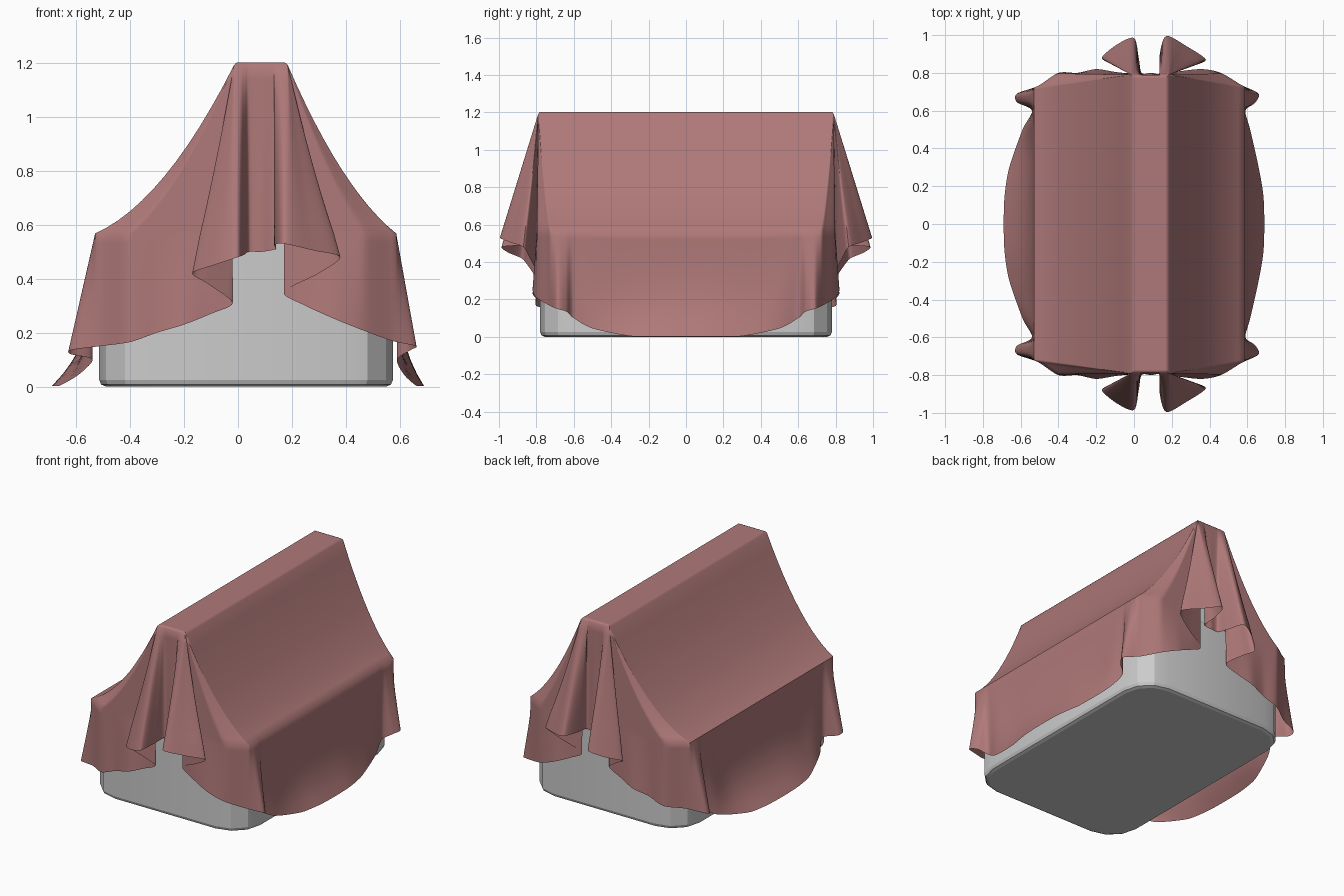
import bpy, bmesh, math
from mathutils import Vector

if "Cube" in bpy.data.objects:
    bpy.data.objects.remove(bpy.data.objects["Cube"])


def clamp(v, lo, hi):
    return max(lo, min(hi, v))


def smooth(v):
    v = clamp(v, 0, 1)
    return v * v * (3 - 2 * v)


def finish(name, bm, angle):
    me = bpy.data.meshes.new(name)
    bmesh.ops.recalc_face_normals(bm, faces=bm.faces)
    bm.to_mesh(me)
    bm.free()
    ob = bpy.data.objects.new(name, me)
    bpy.context.collection.objects.link(ob)
    bpy.ops.object.select_all(action='DESELECT')
    ob.select_set(True)
    bpy.context.view_layer.objects.active = ob
    bpy.ops.object.shade_smooth_by_angle(angle=math.radians(angle))
    return ob


def block(name, lo, hi, radius, edge):
    """Box with rounded upright corners and a small bevel above and below."""
    bm = bmesh.new()
    bmesh.ops.create_cube(bm, size=1)
    for v in bm.verts:
        v.co = Vector([lo[i] if v.co[i] < 0 else hi[i] for i in range(3)])
    up = [e for e in bm.edges if abs(e.verts[0].co.z - e.verts[1].co.z) > 0.01]
    bmesh.ops.bevel(bm, geom=up, offset=radius, segments=3, profile=0.5, affect='EDGES')
    rim = [e for e in bm.edges if abs(e.verts[0].co.z - e.verts[1].co.z) < 0.001]
    bmesh.ops.bevel(bm, geom=rim, offset=edge, segments=2, profile=0.5, affect='EDGES')
    return finish(name, bm, 20)


# Covered body: wide base and upright slab
block("base", (-0.515, -0.78, 0), (0.575, 0.78, 0.555), 0.19, 0.025)
block("upright_slab", (0.005, -0.77, 0.5), (0.165, 0.77, 1.19), 0.02, 0.01)

# Cloth hem, from the front centre round to the middle of each side
left = [(0.04, -.80, .50), (0.025, -.88, .49), (0.0, -.985, .48), (-.09, -.95, .45),
        (-.17, -.88, .42), (-.11, -.845, .38), (-.02, -.80, .31), (-.10, -.805, .27),
        (-.20, -.82, .23), (-.30, -.80, .20), (-.40, -.80, .165), (-.51, -.73, .15),
        (-.62, -.69, .135), (-.62, -.645, .12), (-.54, -.60, .10), (-.59, -.50, .045),
        (-.66, -.30, .004), (-.685, -.15, .002)]
right = [(0.14, -.80, .51), (0.135, -.89, .525), (0.17, -.995, .53), (0.28, -.94, .505),
         (0.38, -.87, .48), (0.30, -.835, .42), (0.17, -.80, .35), (0.25, -.81, .30),
         (0.36, -.82, .25), (0.46, -.80, .21), (0.57, -.735, .17), (0.66, -.69, .15),
         (0.64, -.64, .135), (0.59, -.60, .10), (0.615, -.50, .045), (0.66, -.30, .004),
         (0.685, -.15, .002)]
front = left[::-1] + [(0.09, -.80, .50)] + right
back = [(x, -y, z) for x, y, z in reversed(front)]
hem = [Vector(p) for p in front + [(.69, 0, .002)] + back + [(-.69, 0, .002)]]


def ring_spline(pts, steps):
    out, n = [], len(pts)
    for i in range(n):
        a, b, c, d = (pts[(i + k - 1) % n] for k in range(4))
        m0, m1 = (c - a) * 0.42, (d - b) * 0.42
        for s in range(steps):
            t = s / steps
            p = (b * (2 * t**3 - 3 * t**2 + 1) + m0 * (t**3 - 2 * t**2 + t)
                 + c * (3 * t**2 - 2 * t**3) + m1 * (t**3 - t**2))
            p.z = max(p.z, 0.002)
            out.append(p)
    return out


def strand(h):
    """One line of cloth from the ridge over the shoulder to hem point h."""
    ty = clamp(h.y * 1.31, -.79, .79)
    top = Vector((clamp(h.x, -.015, .185), ty, 1.192))
    inner = Vector((clamp(h.x, 0, .17), clamp(ty, -.775, .775), 1.203))
    mid = Vector((clamp(h.x, -.53, .587), clamp(h.y, -.797, .797), .568))
    cone = top.lerp(h, (top.z - .568) / (top.z - h.z))
    mid = mid.lerp(cone, smooth((h.z - .27) / .1))
    pts = [inner, inner.lerp(top, .5) + Vector((0, 0, .003))]
    sag = 0.2 * max(0, abs(mid.x - top.x) - .02)
    for k in range(13):
        t = k / 12
        p = top.lerp(mid, t)
        p.z -= 4 * sag * t * (1 - t)
        pts.append(p)
    power = 1 + 2.5 * smooth((.6 - abs(h.y)) / .25)
    for k in range(1, 13):
        s = k / 12
        p = mid.lerp(h, s ** power)
        p.z = mid.z + (h.z - mid.z) * s
        pts.append(p)
    return pts


# Draped cloth: strands joined into a skirt, flat strip on the ridge
bm = bmesh.new()
grid = [[bm.verts.new(p) for p in strand(h)] for h in ring_spline(hem, 7)]
for i, a in enumerate(grid):
    b = grid[(i + 1) % len(grid)]
    for j in range(len(a) - 1):
        bm.faces.new((a[j], a[j + 1], b[j + 1], b[j]))
cap = [bm.verts.new((x, y, 1.203)) for x, y in
       ((0, -.775), (.17, -.775), (.17, .775), (0, .775))]
bm.faces.new(cap)
bmesh.ops.remove_doubles(bm, verts=bm.verts, dist=0.0002)
cloth = finish("draped_cloth", bm, 50)

mat = bpy.data.materials.new("cloth_pink")
mat.diffuse_color = (0.43, 0.19, 0.19, 1)
mat.use_nodes = True
mat.node_tree.nodes["Principled BSDF"].inputs["Base Color"].default_value = mat.diffuse_color
cloth.data.materials.append(mat)
